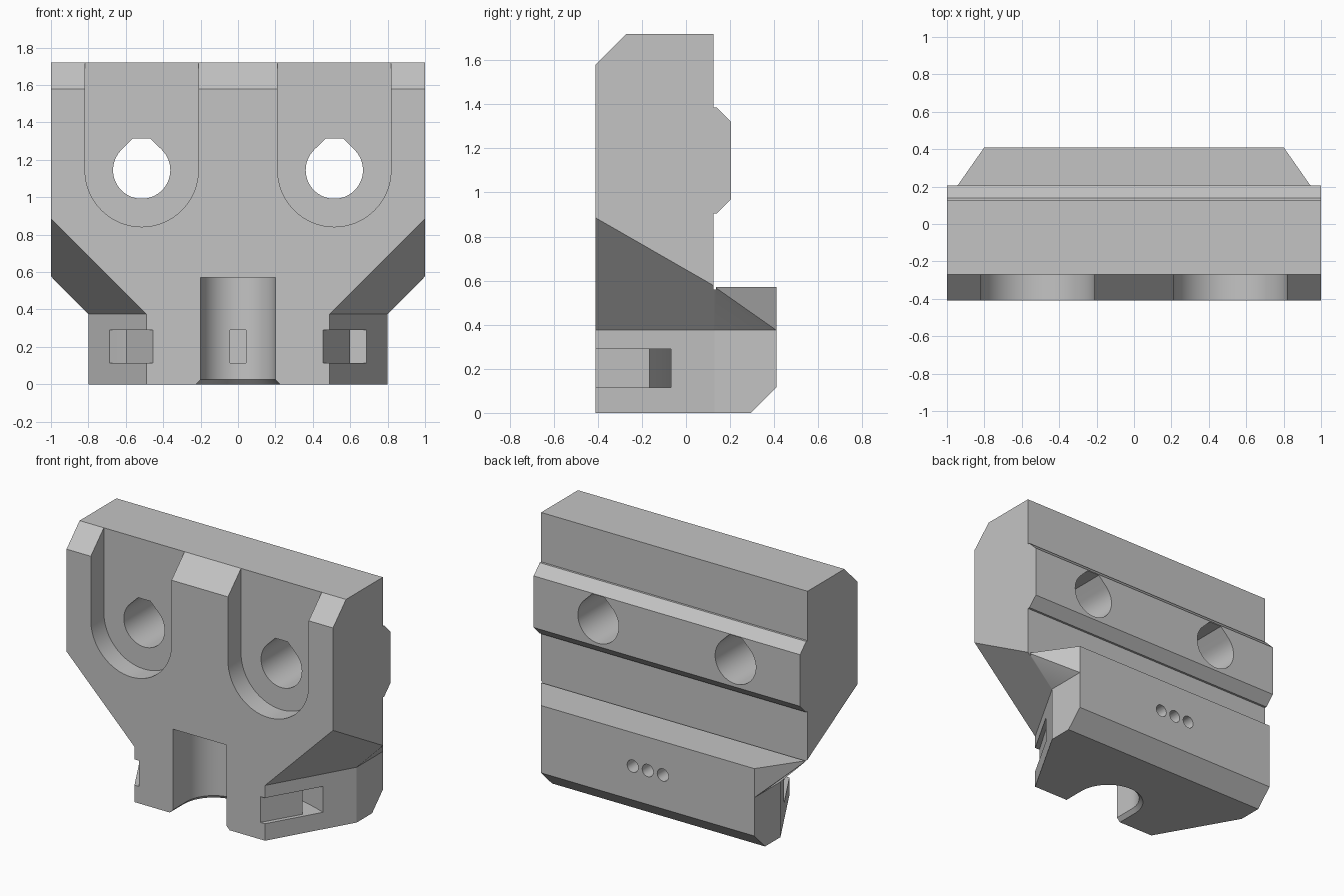
import bpy, bmesh, math
from mathutils import Vector

if "Cube" in bpy.data.objects:
    bpy.data.objects.remove(bpy.data.objects["Cube"], do_unlink=True)

grey = bpy.data.materials.new("mid_grey")
grey.use_nodes = True
grey.diffuse_color = (0.55, 0.55, 0.55, 1)
grey.node_tree.nodes["Principled BSDF"].inputs["Base Color"].default_value = grey.diffuse_color


def loft(name, start, end, planes=()):
    """Solid between two matching outlines, trimmed on both sides by planes."""
    bm = bmesh.new()
    a = [bm.verts.new(p) for p in start]
    b = [bm.verts.new(p) for p in end]
    bm.faces.new(a)
    bm.faces.new(b)
    for i in range(len(a)):
        j = (i + 1) % len(a)
        bm.faces.new((a[i], a[j], b[j], b[i]))
    for point, normal in planes:
        for side in (1, -1):
            bmesh.ops.bisect_plane(
                bm, geom=bm.verts[:] + bm.edges[:] + bm.faces[:], dist=1e-6,
                plane_co=(point[0] * side, point[1], point[2]),
                plane_no=(normal[0] * side, normal[1], normal[2]), clear_outer=True)
            bmesh.ops.holes_fill(bm, edges=[e for e in bm.edges if e.is_boundary], sides=0)
    bmesh.ops.recalc_face_normals(bm, faces=bm.faces)
    mesh = bpy.data.meshes.new(name)
    bm.to_mesh(mesh)
    bm.free()
    mesh.materials.append(grey)
    obj = bpy.data.objects.new(name, mesh)
    bpy.context.collection.objects.link(obj)
    return obj


def along_x(name, yz, planes):
    return loft(name, [(-1, y, z) for y, z in yz], [(1, y, z) for y, z in yz], planes)


def along_y(name, xz, y0, y1):
    return loft(name, [(x, y0, z) for x, z in xz], [(x, y1, z) for x, z in xz])


def along_z(name, xy, z0, z1):
    return loft(name, [(x, y, z0) for x, y in xy], [(x, y, z1) for x, y in xy])


def arc(cx, cy, r, a0, a1, n=32):
    angles = [math.radians(a0 + (a1 - a0) * i / n) for i in range(n + 1)]
    return [(cx + r * math.cos(t), cy + r * math.sin(t)) for t in angles]


def combine(target, other, operation):
    mod = target.modifiers.new(operation.lower(), "BOOLEAN")
    mod.operation, mod.solver, mod.object = operation, "EXACT", other
    bpy.context.view_layer.objects.active = target
    bpy.ops.object.modifier_apply(modifier=mod.name)
    bpy.data.objects.remove(other, do_unlink=True)


FRONT, WALL, BACK, STEP = -0.41, 0.125, 0.41, 0.375
slope = 0.574
under = ((0.49, FRONT, STEP), (1, -slope, -1))
flare = ((0.8, 0, STEP), (1, 0, -1))
corner = ((0.8, BACK, 0), (0.285, 0.2, 0))
side = ((0.49, FRONT, 0), (1, -slope, 0))
flank = ((0.8, 0, 0), (1, 0, 0))

# Upright plate with chamfered top and the rail along its back
body = along_x("mount_body", [
    (FRONT, STEP), (FRONT, 1.58), (-0.27, 1.72), (WALL, 1.72),
    (WALL, 1.385), (0.14, 1.385), (0.205, 1.32), (0.205, 0.97),
    (0.14, 0.905), (WALL, 0.905), (WALL, STEP)], [under, flare])

# Shelf behind the plate
shelf = along_x("rear_shelf", [
    (WALL, STEP), (WALL, 0.56), (0.137, 0.56), (0.137, 0.572),
    (BACK, 0.572), (BACK, STEP)], [under, flare, corner])

# Tapered foot
foot = along_x("foot", [
    (FRONT, 0), (FRONT, STEP), (BACK, STEP), (BACK, 0.115), (0.295, 0)], [side, flank])

combine(body, shelf, "UNION")
combine(body, foot, "UNION")

# Recesses open at the top, with teardrop bolt holes
for s in (-1, 1):
    cx, cz = 0.515 * s, 1.145
    recess = arc(cx, cz, 0.303, 180, 360) + [(cx + 0.303, 2), (cx - 0.303, 2)]
    combine(body, along_y("bolt_recess", recess, -0.6, -0.27), "DIFFERENCE")
    drop = arc(cx, cz, 0.153, 135, 405, 48) + [(cx + 0.046, 1.315), (cx - 0.046, 1.315)]
    combine(body, along_y("bolt_hole", drop, -0.6, 0.6), "DIFFERENCE")


# Round-backed socket with a chamfered mouth underneath
def socket(r, z):
    pts = [(-r, -0.6)] + [(r, -0.6)] + arc(0, -0.26, r, 0, 180)
    return [(x, y, z) for x, y in pts]


combine(body, loft("socket", socket(0.2, -0.1), socket(0.2, 0.572)), "DIFFERENCE")
combine(body, loft("socket_chamfer", socket(0.25, -0.025), socket(0.2, 0.025)), "DIFFERENCE")

# Curved strap channel passing behind the socket
cy, r_in, r_out = -1.9, 1.836, 1.956
a_in = math.degrees(math.asin(0.6 / r_in))
a_out = math.degrees(math.asin(0.69 / r_out))
strap = arc(0, cy, r_in, 90 + a_in, 90 - a_in)
strap += [(0.396, -0.51), (0.9, -0.51), (0.9, -0.07)]
strap += arc(0, cy, r_out, 90 - a_out, 90 + a_out)
strap += [(-0.9, -0.07), (-0.9, -0.51), (-0.396, -0.51)]
combine(body, along_z("strap_channel", strap, 0.115, 0.29), "DIFFERENCE")

# Three small blind holes in the rear face
for i in (-1, 0, 1):
    ring = arc(0.113 * i, 0.345, 0.042, 0, 345, 23)
    combine(body, along_y("pin_hole", ring, 0.25, 0.5), "DIFFERENCE")

# Clean up flat areas and smooth the bores
bm = bmesh.new()
bm.from_mesh(body.data)
bmesh.ops.remove_doubles(bm, verts=bm.verts, dist=1e-5)
bm.to_mesh(body.data)
bm.free()
bpy.ops.object.select_all(action="DESELECT")
body.select_set(True)
bpy.context.view_layer.objects.active = body
bpy.ops.object.shade_smooth_by_angle(angle=math.radians(25))
